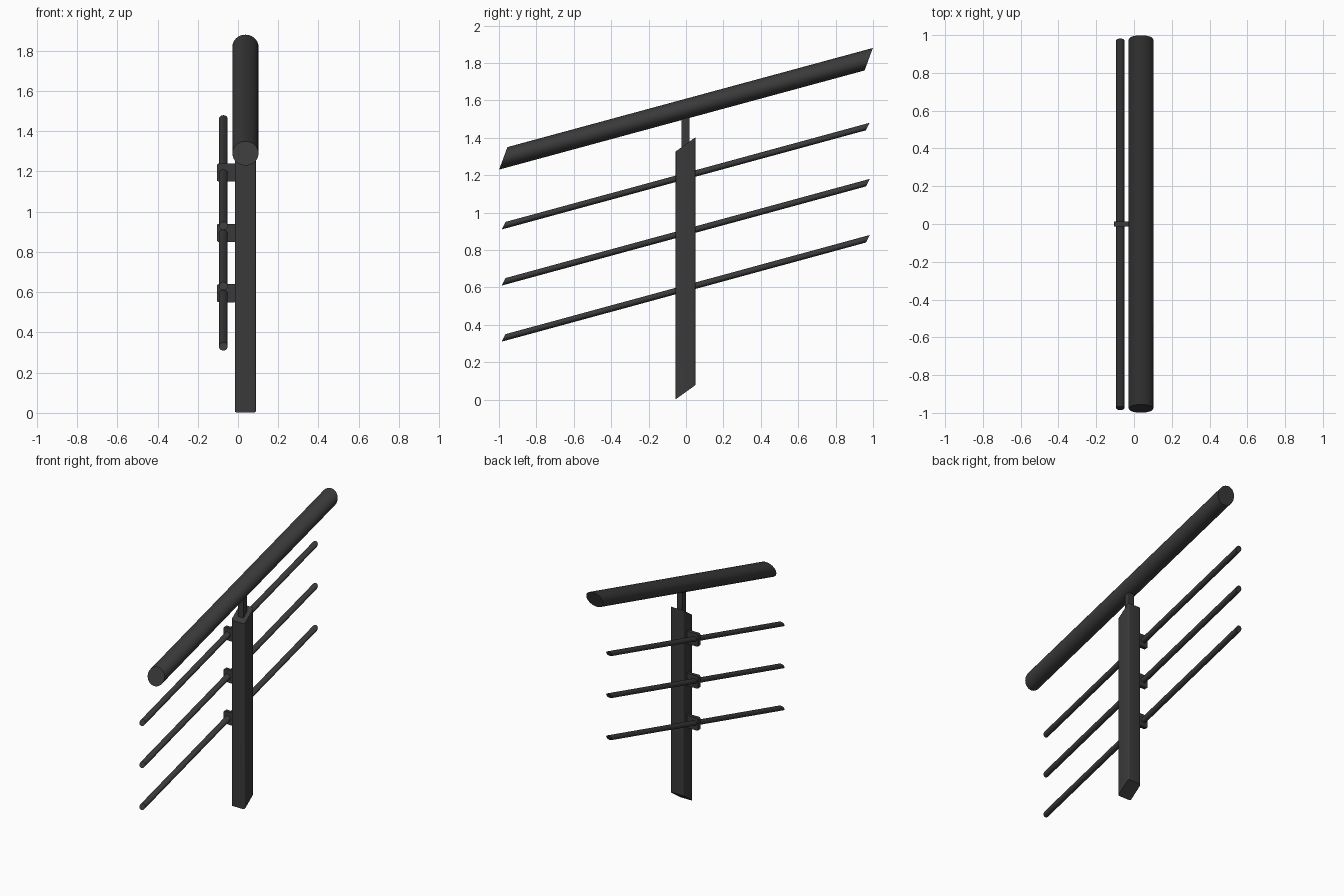
import bpy
import bmesh
from math import cos, sin, pi, radians
from mathutils import Vector

cube = bpy.data.objects.get("Cube")
if cube:
    bpy.data.objects.remove(cube, do_unlink=True)

metal = bpy.data.materials.new("dark grey metal")
metal.use_nodes = True
grey = (0.042, 0.042, 0.043, 1)
metal.diffuse_color = grey
metal.node_tree.nodes["Principled BSDF"].inputs["Base Color"].default_value = grey


def circle(sides):
    return [(cos(2 * pi * i / sides), sin(2 * pi * i / sides)) for i in range(sides)]


def rounded_square(r, steps=4):
    """Unit half-size square with rounded corners."""
    pts = []
    for k, (cx, cy) in enumerate([(1, 1), (-1, 1), (-1, -1), (1, -1)]):
        for i in range(steps + 1):
            a = pi / 2 * (k + i / steps)
            pts.append((cx * (1 - r) + r * cos(a), cy * (1 - r) + r * sin(a)))
    return pts


def sweep(name, profile, start, end, u, v):
    """Extrude a profile spanned by u and v from start to end, keeping the mitred ends."""
    bm = bmesh.new()
    u, v = Vector(u), Vector(v)
    rings = [[bm.verts.new(Vector(c) + u * a + v * b) for a, b in profile]
             for c in (start, end)]
    n = len(profile)
    for i in range(n):
        j = (i + 1) % n
        bm.faces.new((rings[0][i], rings[0][j], rings[1][j], rings[1][i]))
    bm.faces.new(rings[0])
    bm.faces.new(rings[1])
    bmesh.ops.recalc_face_normals(bm, faces=bm.faces)
    mesh = bpy.data.meshes.new(name)
    bm.to_mesh(mesh)
    bm.free()
    mesh.materials.append(metal)
    obj = bpy.data.objects.new(name, mesh)
    bpy.context.collection.objects.link(obj)
    bpy.ops.object.select_all(action="DESELECT")
    obj.select_set(True)
    bpy.context.view_layer.objects.active = obj
    bpy.ops.object.shade_smooth_by_angle(angle=radians(35))
    return obj


POST_X, BAR_X = 0.037, -0.073

# Handrail with mitred ends
sweep("handrail", circle(40), (POST_X, -0.977, 1.29), (POST_X, 0.977, 1.82),
      (0.065, 0, 0), (0, 0.022, 0.06))

# Post with sloping ends, and the stem that carries the handrail
sweep("post", rounded_square(0.2), (POST_X, -0.002, 0.04), (POST_X, -0.002, 1.365),
      (0.053, 0, 0), (0, 0.053, 0.038))
sweep("handrail_stem", rounded_square(0.15), (POST_X, -0.002, 1.3), (POST_X, -0.002, 1.53),
      (0.022, 0, 0), (0, 0.022, 0.006))

# Infill bars and the brackets holding them to the post
for i in range(3):
    z = 0.595 + 0.3 * i
    sweep(f"infill_bar_{i + 1}", circle(20), (BAR_X, -0.975, z - 0.265),
          (BAR_X, 0.972, z + 0.265), (0.022, 0, 0), (0, 0.01, 0.02))
    sweep(f"bar_bracket_{i + 1}", rounded_square(0.2), (-0.057, -0.012, z),
          (-0.057, 0.012, z), (0.048, 0, 0), (0, 0, 0.045))
